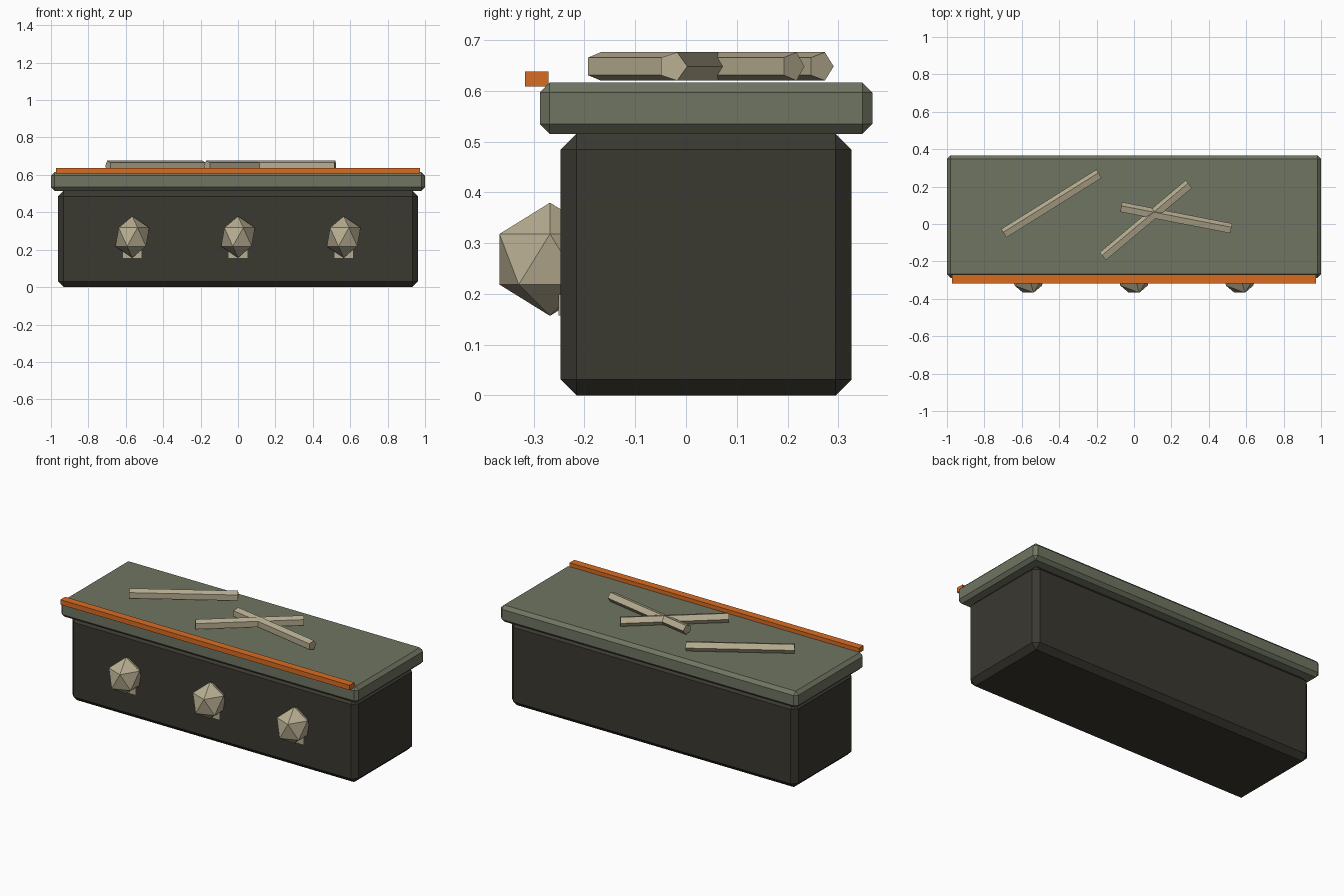
import bpy, math
from mathutils import Matrix, Vector

if "Cube" in bpy.data.objects:
    bpy.data.objects.remove(bpy.data.objects["Cube"])


def material(name, srgb):
    m = bpy.data.materials.new(name)
    lin = [((c / 255 + 0.055) / 1.055) ** 2.4 for c in srgb]
    m.diffuse_color = (*lin, 1)
    m.use_nodes = True
    m.node_tree.nodes["Principled BSDF"].inputs["Base Color"].default_value = m.diffuse_color
    return m


DARK = material("dark stone", (58, 56, 48))
MOSS = material("mossy stone", (112, 117, 98))
BONE = material("bone", (184, 174, 146))
ORANGE = material("orange trim", (217, 108, 34))


def finish(name, mat):
    ob = bpy.context.object
    ob.name = name
    ob.data.materials.append(mat)
    return ob


def box(name, lo, hi, mat, bevel=0):
    lo, hi = Vector(lo), Vector(hi)
    bpy.ops.mesh.primitive_cube_add(size=1)
    ob = finish(name, mat)
    ob.data.transform(Matrix.Translation((lo + hi) / 2) @ Matrix.Diagonal((*(hi - lo), 1)))
    if bevel:
        mod = ob.modifiers.new("chamfer", 'BEVEL')
        mod.width, mod.segments = bevel, 1
    return ob


# Chest body, lid slab and front trim
box("body", (-0.963, -0.247, 0), (0.963, 0.326, 0.515), DARK, 0.031)
box("lid", (-1, -0.288, 0.515), (1, 0.367, 0.616), MOSS, 0.0195)
box("front_trim", (-0.973, -0.317, 0.608), (0.973, -0.271, 0.638), ORANGE)

# Skulls with small jaws on the front
for i, x in enumerate((-0.565, 0, 0.565)):
    bpy.ops.mesh.primitive_ico_sphere_add(subdivisions=1, radius=1)
    skull = finish(f"skull_{i}", BONE)
    skull.data.transform(Matrix.Translation((x, -0.268, 0.268)) @
                         Matrix.Diagonal((0.101, 0.117, 0.1115, 1)))
    box(f"jaw_{i}", (x - 0.05, -0.251, 0.157), (x + 0.05, -0.2, 0.215), BONE)

# Five-sided bones lying on the lid, one ridge pointing to the back
for i, (x, y, angle) in enumerate(((-0.44, 0.107, 32), (0.065, 0.018, 40), (0.225, 0.031, -11))):
    bpy.ops.mesh.primitive_cylinder_add(vertices=5, radius=0.0294, depth=0.6)
    bone = finish(f"bone_{i}", BONE)
    bone.data.transform(Matrix.Translation((x, y, 0.648)) @
                        Matrix.Rotation(math.radians(angle), 4, 'Z') @
                        Matrix.Rotation(math.radians(90), 4, 'Y'))
